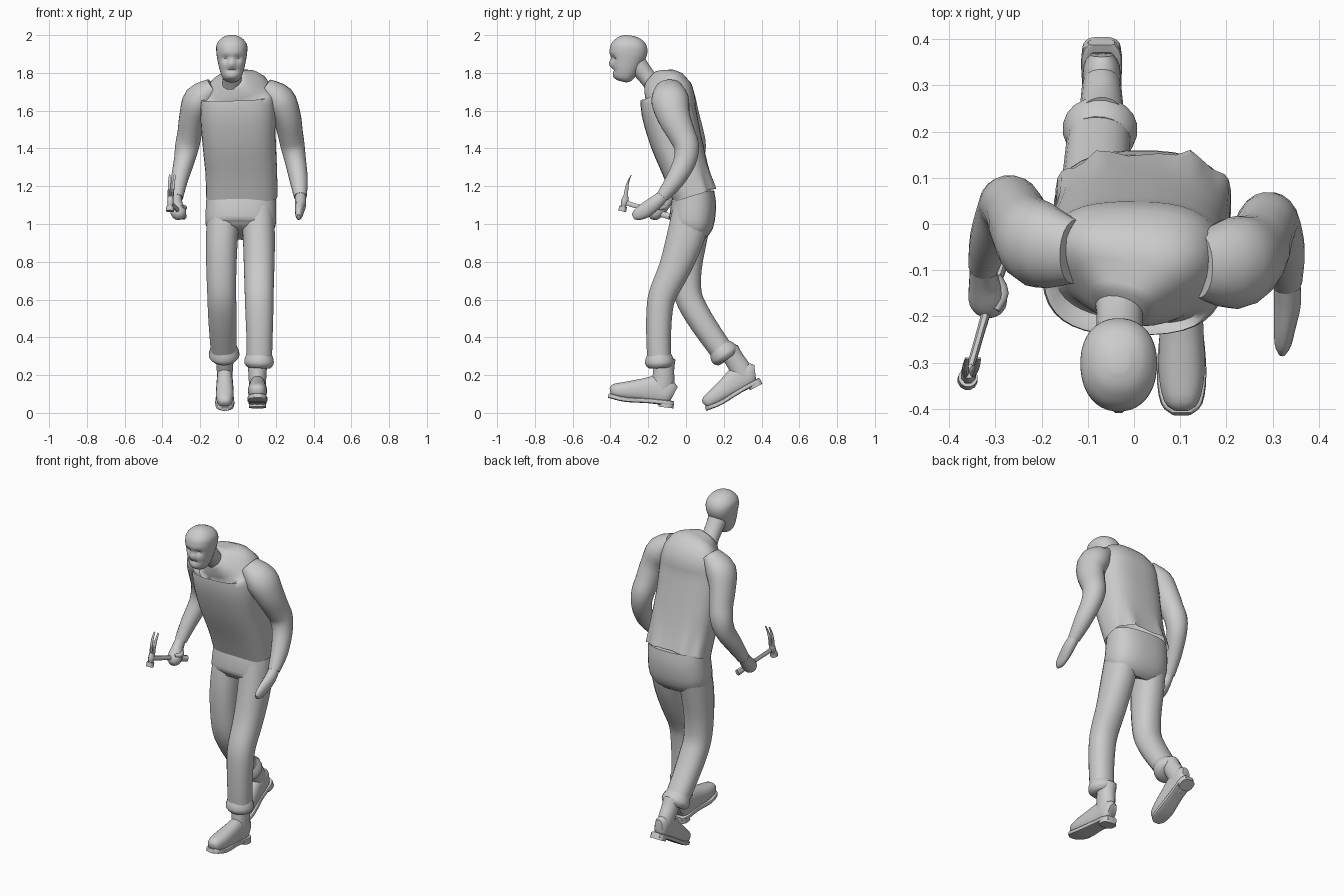
import bpy, bmesh, math
from mathutils import Vector, Matrix


def spline(p, i, t):
    # Catmull-Rom interpolation over section tuples
    a, b = p[max(i - 1, 0)], p[i]
    c, d = p[i + 1], p[min(i + 2, len(p) - 1)]
    return [0.5 * (2 * q + (r - o) * t + (2 * o - 5 * q + 4 * r - s) * t * t
                   + (3 * q - o - 3 * r + s) * t ** 3) for o, q, r, s in zip(a, b, c, d)]


def loft(name, sections, sides=20, steps=3, square=1.0, cap_start=True, cap_end=True,
         matrix=None, shape=None, angle=50):
    """Skin rings (x, y, z, half width, half depth) set square to their path."""
    rows = [spline(sections, i, k / steps) for i in range(len(sections) - 1) for k in range(steps)]
    rows.append(list(sections[-1]))
    bm = bmesh.new()
    rings = []
    for i, r in enumerate(rows):
        tan = (Vector(rows[min(i + 1, len(rows) - 1)][:3]) - Vector(rows[max(i - 1, 0)][:3])).normalized()
        u = Vector((1, 0, 0))
        u = (u - u.dot(tan) * tan).normalized()
        v = tan.cross(u)
        ring = []
        for k in range(sides):
            a = 2 * math.pi * (k + 0.5) / sides
            c, s = math.cos(a), math.sin(a)
            c = math.copysign(abs(c) ** square, c)
            s = math.copysign(abs(s) ** square, s)
            ring.append(bm.verts.new(Vector(r[:3]) + u * c * r[3] + v * s * r[4]))
        rings.append(ring)
    for a, b in zip(rings, rings[1:]):
        for k in range(sides):
            n = (k + 1) % sides
            bm.faces.new((a[k], a[n], b[n], b[k]))
    if cap_start:
        bm.faces.new(rings[0])
    if cap_end:
        bm.faces.new(rings[-1])
    if shape:
        for vert in bm.verts:
            vert.co = shape(vert.co)
    bmesh.ops.recalc_face_normals(bm, faces=bm.faces)
    mesh = bpy.data.meshes.new(name)
    bm.to_mesh(mesh)
    bm.free()
    ob = bpy.data.objects.new(name, mesh)
    bpy.context.collection.objects.link(ob)
    if matrix:
        ob.matrix_world = matrix
    bpy.ops.object.select_all(action='DESELECT')
    ob.select_set(True)
    bpy.context.view_layer.objects.active = ob
    bpy.ops.object.shade_smooth_by_angle(angle=math.radians(angle))
    return ob


# Shirt body: leaning forward, open hem with folds at the back
def folds(p):
    if p.z < 1.36 and p.y > 0.06:
        p.y += 0.012 * math.sin(p.x * 65) * min(1, (1.36 - p.z) / 0.15)
    return p


loft("shirt", [(.02, .045, 1.15, .19, .118), (.017, .0, 1.28, .19, .122),
               (.005, -.055, 1.45, .195, .138), (0, -.092, 1.6, .2, .145),
               (-.003, -.1, 1.69, .185, .14), (-.015, -.145, 1.735, .12, .1),
               (-.028, -.18, 1.765, .058, .055)],
     sides=36, square=.72, cap_start=False, shape=folds)

# Sleeves, forearms and hands
loft("left_arm", [(.14, -.09, 1.725, .05, .07), (.215, -.085, 1.66, .085, .1),
                  (.258, -.065, 1.57, .075, .088), (.277, -.025, 1.48, .067, .074),
                  (.29, .003, 1.41, .064, .067), (.305, -.007, 1.33, .056, .06),
                  (.322, -.06, 1.23, .048, .05), (.33, -.125, 1.145, .034, .034)])
loft("left_hand", [(.33, -.115, 1.155, .028, .03), (.332, -.165, 1.11, .03, .038),
                   (.326, -.22, 1.07, .024, .04), (.322, -.26, 1.048, .018, .03),
                   (.32, -.28, 1.038, .008, .014)], sides=14)
loft("right_arm", [(-.13, -.06, 1.725, .05, .07), (-.205, -.045, 1.66, .082, .095),
                   (-.24, -.01, 1.57, .071, .082), (-.256, .025, 1.48, .065, .07),
                   (-.27, .042, 1.41, .064, .064), (-.285, .028, 1.335, .055, .058),
                   (-.31, -.03, 1.235, .045, .048), (-.325, -.09, 1.14, .034, .035)])
loft("right_fist", [(-.326, -.085, 1.15, .028, .03), (-.325, -.12, 1.105, .032, .037),
                    (-.317, -.155, 1.07, .042, .042), (-.313, -.18, 1.05, .036, .036),
                    (-.312, -.195, 1.04, .016, .016)], sides=14)
loft("right_thumb", [(-.3, -.115, 1.09, .014, .014), (-.285, -.15, 1.085, .015, .015),
                     (-.3, -.185, 1.09, .01, .01)], sides=10)

# Neck
loft("neck", [(-.03, -.13, 1.69, .065, .06), (-.031, -.195, 1.765, .05, .046),
              (-.033, -.27, 1.86, .055, .055)])


# Head with nose, brow and eye sockets pressed in
def face(p):
    def bump(x, z, sx, sz):
        return math.exp(-((p.x + .033 - x) / sx) ** 2 - ((p.z - z) / sz) ** 2)
    if p.y < -.33:
        p.y += .02 * (bump(-.032, 1.875, .018, .014) + bump(.032, 1.875, .018, .014))
        p.y -= .02 * bump(0, 1.85, .014, .022) - .01 * bump(0, 1.815, .04, .007)
        p.y -= .004 * bump(0, 1.905, .06, .012) + .006 * bump(0, 1.78, .025, .014)
    return p


loft("head", [(-.033, -.34, 1.755, .022, .024), (-.033, -.336, 1.77, .045, .048),
              (-.033, -.325, 1.81, .062, .068), (-.033, -.314, 1.86, .074, .085),
              (-.033, -.305, 1.91, .082, .1), (-.033, -.3, 1.95, .08, .093),
              (-.033, -.297, 1.982, .056, .065), (-.033, -.295, 1.998, .022, .025)],
     sides=36, steps=4, square=.9, shape=face)

# Trousers
loft("trouser_seat", [(.018, .045, 1.18, .183, .105), (.016, .04, 1.1, .186, .12),
                      (.014, .028, 1.0, .186, .117), (.013, .01, .955, .16, .085)],
     sides=32, square=.8)
loft("left_trouser_leg", [(.105, .035, 1.08, .088, .105), (.111, -.008, .91, .085, .1),
                          (.112, -.062, .76, .081, .085), (.112, -.122, .63, .077, .075),
                          (.113, -.14, .54, .075, .07), (.114, -.145, .4, .07, .066),
                          (.113, -.142, .295, .068, .064)], square=.9)
loft("right_trouser_leg", [(-.074, .04, 1.08, .088, .105), (-.086, .012, .91, .085, .098),
                           (-.088, .0, .75, .08, .083), (-.086, .012, .62, .077, .074),
                           (-.083, .06, .52, .076, .07), (-.08, .125, .42, .072, .066),
                           (-.076, .185, .335, .069, .063)], square=.9)
loft("left_cuff", [(.113, -.142, .31, .068, .064), (.112, -.141, .285, .077, .075),
                   (.111, -.14, .26, .078, .076), (.11, -.139, .24, .062, .06)])
loft("right_cuff", [(-.076, .18, .345, .07, .064), (-.074, .196, .322, .079, .077),
                    (-.073, .21, .302, .08, .078), (-.072, .222, .284, .062, .06)])

# Boots: one design, placed flat in front and heel-up behind
for side, loc, pitch, size in (("left", (.103, -.142, .033), -7, 1.0),
                               ("right", (-.07, .342, .121), 28, .94)):
    m = Matrix.LocRotScale(Vector(loc), Matrix.Rotation(math.radians(pitch), 3, 'X'),
                           Vector((size, size, size)))
    loft(side + "_boot_foot", [(0, -.268, .05, .018, .016), (0, -.25, .054, .038, .036),
                               (0, -.19, .061, .05, .048), (0, -.1, .075, .048, .062),
                               (0, -.03, .085, .044, .075), (0, .04, .08, .042, .066),
                               (0, .068, .072, .026, .045)], square=.85, matrix=m)
    loft(side + "_boot_shaft", [(0, .0, .06, .042, .06), (0, .005, .13, .046, .06),
                                (0, .0, .2, .05, .056), (0, 0, .26, .054, .056)], matrix=m)
    loft(side + "_boot_sole", [(0, -.274, .026, .02, .012), (0, -.25, .023, .045, .013),
                               (0, -.18, .016, .054, .013), (0, -.06, .024, .045, .013),
                               (0, .04, .026, .047, .013), (0, .075, .026, .03, .013)],
         square=.4, matrix=m, angle=30)
    loft(side + "_boot_heel", [(0, .036, 0, .045, .04), (0, .036, .03, .046, .04)],
         steps=1, square=.7, matrix=m, angle=30)

# Hammer
loft("hammer_handle", [(-.287, -.085, 1.04, .015, .018), (-.298, -.12, 1.05, .014, .017),
                       (-.322, -.2, 1.077, .01, .013), (-.345, -.28, 1.1, .009, .013),
                       (-.358, -.325, 1.115, .01, .014)], sides=8, square=.8)
loft("hammer_neck", [(-.357, -.318, 1.145, .015, .017), (-.358, -.326, 1.115, .018, .02),
                     (-.359, -.332, 1.092, .013, .014)], sides=8)
loft("hammer_face", [(-.359, -.332, 1.093, .021, .021), (-.36, -.338, 1.068, .022, .022)],
     sides=12, steps=1, angle=30)
for side, dx in (("left", .008), ("right", -.008)):
    loft(side + "_hammer_claw", [(-.357 + dx, -.32, 1.13, .008, .014),
                                 (-.355 + dx * 1.2, -.316, 1.175, .008, .011),
                                 (-.352 + dx * 1.5, -.307, 1.22, .007, .006),
                                 (-.348 + dx * 1.6, -.29, 1.26, .005, .002)], sides=8)
